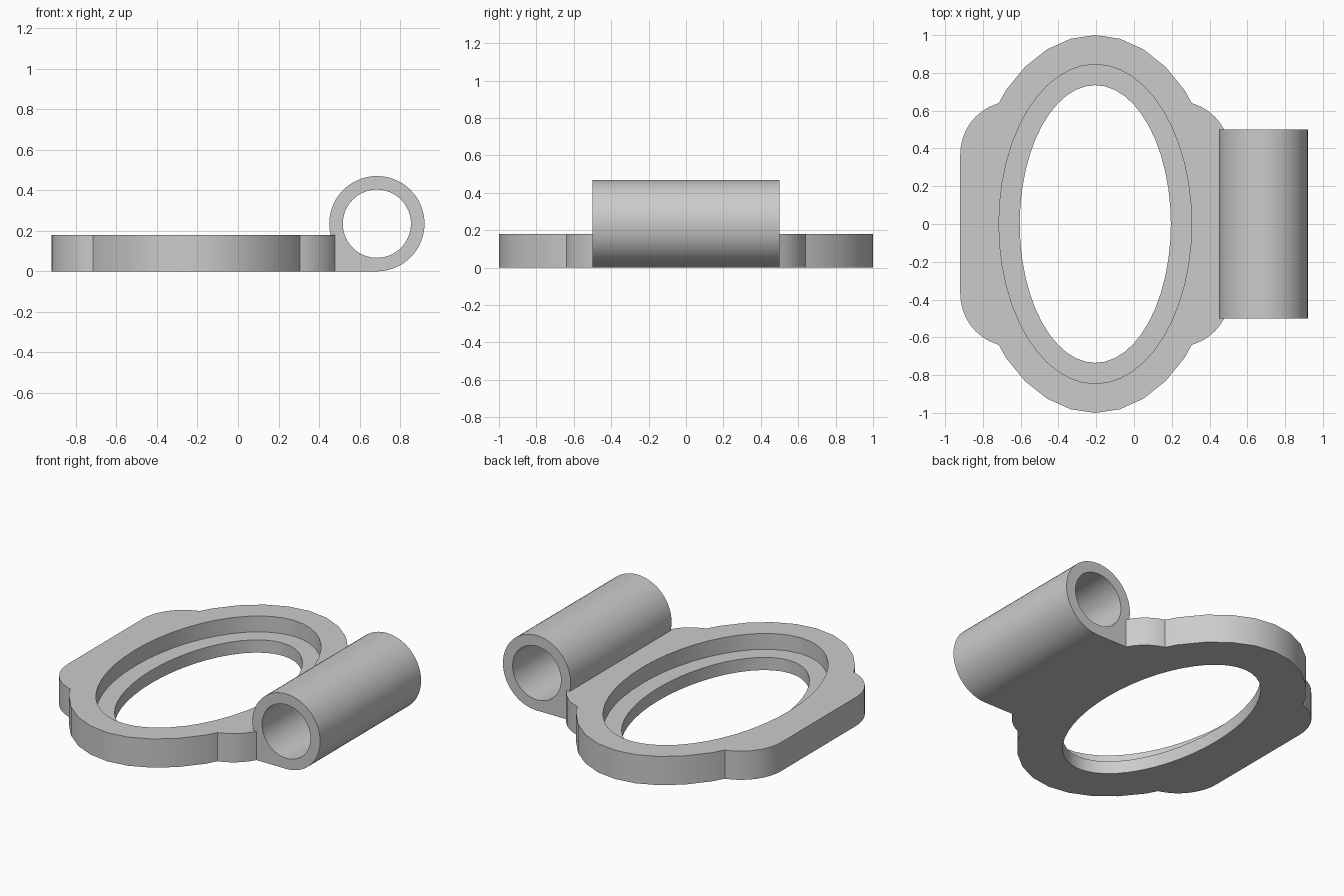
import bpy, bmesh
from math import sin, cos, pi, radians

cube = bpy.data.objects.get("Cube")
if cube:
    bpy.data.objects.remove(cube, do_unlink=True)

grey = bpy.data.materials.new("light_grey")
grey.use_nodes = True
colour = (0.6, 0.6, 0.6, 1)
grey.diffuse_color = colour
grey.node_tree.nodes["Principled BSDF"].inputs["Base Color"].default_value = colour

RING_X = -0.205          # centre of the oval
PLATE_H = 0.18
TUBE_X, TUBE_Z, TUBE_R, BORE_R = 0.685, 0.235, 0.235, 0.168
TUBE_HALF = 0.5


def prism(name, points, direction):
    """Extrude a closed outline along a direction into a solid object."""
    bm = bmesh.new()
    face = bm.faces.new([bm.verts.new(p) for p in points])
    new = bmesh.ops.extrude_face_region(bm, geom=[face])["geom"]
    moved = [v for v in new if isinstance(v, bmesh.types.BMVert)]
    bmesh.ops.translate(bm, verts=moved, vec=direction)
    bmesh.ops.recalc_face_normals(bm, faces=bm.faces)
    mesh = bpy.data.meshes.new(name)
    bm.to_mesh(mesh)
    bm.free()
    mesh.materials.append(grey)
    obj = bpy.data.objects.new(name, mesh)
    bpy.context.collection.objects.link(obj)
    return obj


def oval(name, rx, ry, z0, z1, sides):
    angles = [2 * pi * i / sides for i in range(sides)]
    points = [(RING_X + rx * cos(a), ry * sin(a), z0) for a in angles]
    return prism(name, points, (0, 0, z1 - z0))


def rounded_block(name, hx, hy, r, steps=10):
    points = []
    for k, (sx, sy) in enumerate([(1, 1), (-1, 1), (-1, -1), (1, -1)]):
        for i in range(steps + 1):
            a = (k + i / steps) * pi / 2
            points.append((RING_X + sx * (hx - r) + r * cos(a),
                           sy * (hy - r) + r * sin(a), 0))
    return prism(name, points, (0, 0, PLATE_H))


def cylinder(name, r, half, sides=72):
    angles = [2 * pi * i / sides for i in range(sides)]
    points = [(TUBE_X + r * cos(a), -half, TUBE_Z + r * sin(a)) for a in angles]
    return prism(name, points, (0, 2 * half, 0))


def combine(target, tool, operation):
    """Apply a boolean and discard the tool object."""
    mod = target.modifiers.new(operation.lower(), "BOOLEAN")
    mod.operation, mod.object, mod.solver = operation, tool, "EXACT"
    bpy.context.view_layer.objects.active = target
    bpy.ops.object.modifier_apply(modifier=mod.name)
    bpy.data.objects.remove(tool, do_unlink=True)


# Oval plate with rounded side lugs
body = oval("ring_plate_with_tube", 0.67, 1.0, 0, PLATE_H, 32)
combine(body, rounded_block("side_lugs", 0.715, 0.65, 0.28), "UNION")

# Web under the tube, then the tube itself
web = [(0.3, -TUBE_HALF, 0), (TUBE_X, -TUBE_HALF, 0),
       (TUBE_X, -TUBE_HALF, PLATE_H), (0.3, -TUBE_HALF, PLATE_H)]
combine(body, prism("web", web, (0, 2 * TUBE_HALF, 0)), "UNION")
combine(body, cylinder("tube", TUBE_R, TUBE_HALF), "UNION")

# Bore, stepped recess and through hole
combine(body, cylinder("bore", BORE_R, TUBE_HALF + 0.1), "DIFFERENCE")
combine(body, oval("recess", 0.51, 0.845, 0.08, 0.3, 48), "DIFFERENCE")
combine(body, oval("through_hole", 0.4, 0.735, -0.1, 0.3, 48), "DIFFERENCE")

# Smooth curved walls, keep edges crisp
bpy.ops.object.select_all(action="DESELECT")
body.select_set(True)
bpy.context.view_layer.objects.active = body
bpy.ops.object.shade_smooth_by_angle(angle=radians(25))
